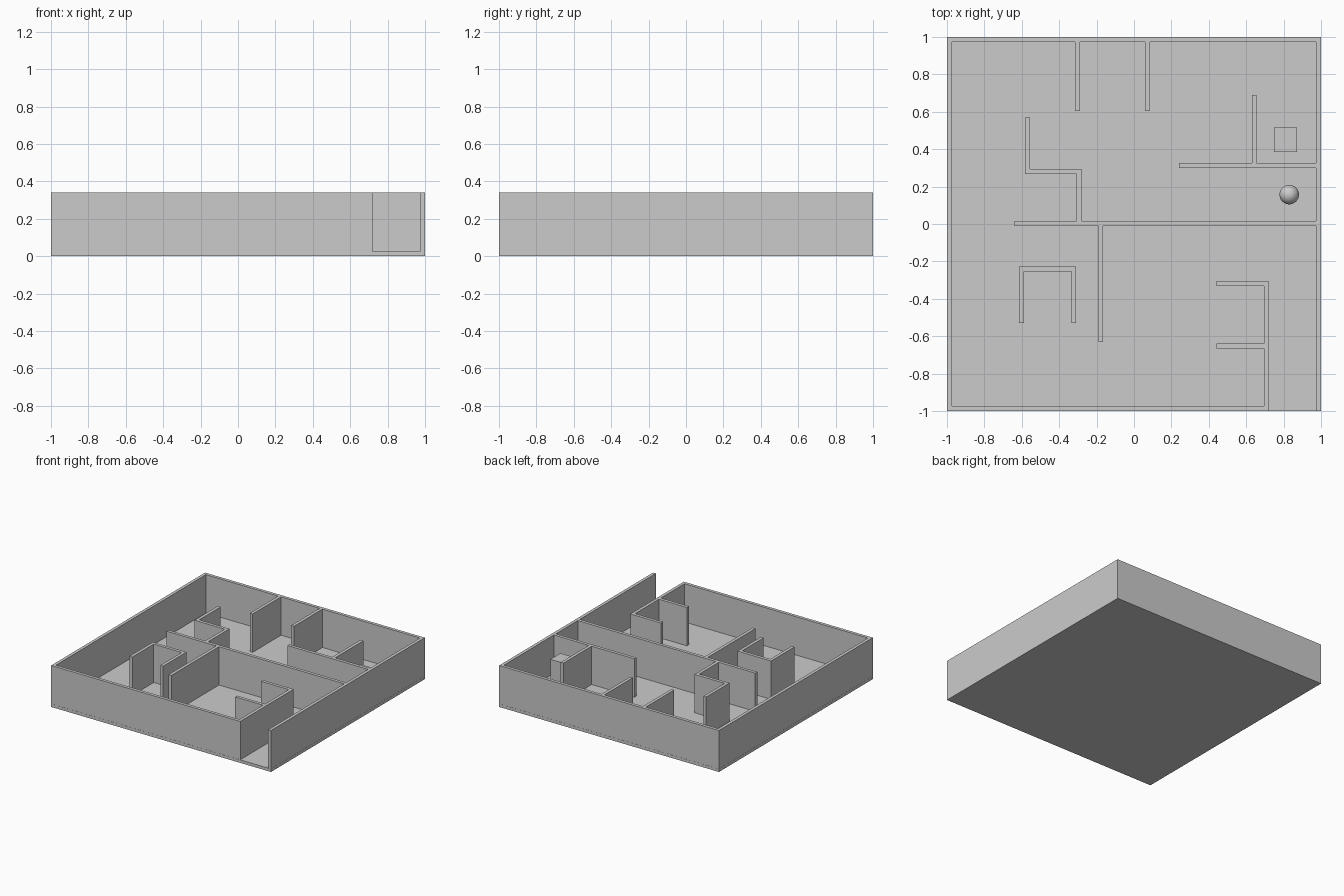
import bpy, bmesh
from mathutils import Vector

if "Cube" in bpy.data.objects:
    bpy.data.objects.remove(bpy.data.objects["Cube"])

HEIGHT, FLOOR, THICK = 0.34, 0.025, 0.026


def box(name, x0, x1, y0, y1, z0, z1):
    bpy.ops.mesh.primitive_cube_add(size=1, location=((x0 + x1) / 2, (y0 + y1) / 2, (z0 + z1) / 2))
    ob = bpy.context.object
    ob.name = name
    ob.scale = (x1 - x0, y1 - y0, z1 - z0)
    bpy.ops.object.transform_apply(location=False, rotation=False, scale=True)
    return ob


def wall(name, path, z0=0.004):
    """Mitred wall of constant thickness along a centre line."""
    pts = [Vector(p) for p in path]
    dirs = [(b - a).normalized() for a, b in zip(pts, pts[1:])]
    norms = [Vector((-d.y, d.x)) for d in dirs]
    bm = bmesh.new()
    rings = []
    for i, p in enumerate(pts):
        if 0 < i < len(pts) - 1:
            off = norms[i - 1] + norms[i]      # right-angle mitre
        else:
            off = norms[0] if i == 0 else norms[-1]
        off = off * THICK / 2
        rings.append([bm.verts.new((q.x, q.y, z))
                      for q, z in ((p + off, z0), (p - off, z0), (p - off, HEIGHT), (p + off, HEIGHT))])
    for a, b in zip(rings, rings[1:]):
        for k in range(4):
            bm.faces.new((a[k], a[(k + 1) % 4], b[(k + 1) % 4], b[k]))
    bm.faces.new(rings[0])
    bm.faces.new(rings[-1])
    bmesh.ops.recalc_face_normals(bm, faces=bm.faces)
    me = bpy.data.meshes.new(name)
    bm.to_mesh(me)
    bm.free()
    ob = bpy.data.objects.new(name, me)
    bpy.context.collection.objects.link(ob)
    return ob


# Floor slab
box("floor", -1, 1, -1, 1, 0, FLOOR)

# Outer wall, turning inward beside the entrance
E = 0.986
wall("outer_wall", [(E, -0.999), (E, E), (-E, E), (-E, -E), (0.707, -E), (0.707, -0.318), (0.44, -0.318)])
wall("entrance_stub", [(0.44, -0.653), (0.695, -0.653)])

# Interior partitions
wall("middle_wall", [(-0.64, 0.002), (0.974, 0.002)])
wall("front_divider", [(-0.178, -0.63), (-0.178, -0.01)])
wall("front_alcove", [(-0.602, -0.53), (-0.602, -0.24), (-0.322, -0.24), (-0.322, -0.53)])
wall("stepped_wall", [(-0.295, 0.014), (-0.295, 0.28), (-0.57, 0.28), (-0.57, 0.57)])
wall("right_room_wall", [(0.24, 0.312), (0.974, 0.312)])
wall("right_room_divider", [(0.643, 0.324), (0.643, 0.69)])
for i, x in enumerate((-0.303, 0.073)):
    wall(f"back_stub_{i + 1}", [(x, 0.605), (x, 0.975)])

# Loose objects: pedestal box and ball
box("pedestal_box", 0.748, 0.872, 0.385, 0.515, FLOOR, 0.24)
bpy.ops.mesh.primitive_uv_sphere_add(segments=32, ring_count=16, radius=0.052, location=(0.83, 0.157, FLOOR + 0.052))
bpy.context.object.name = "ball"
bpy.ops.object.shade_smooth()
